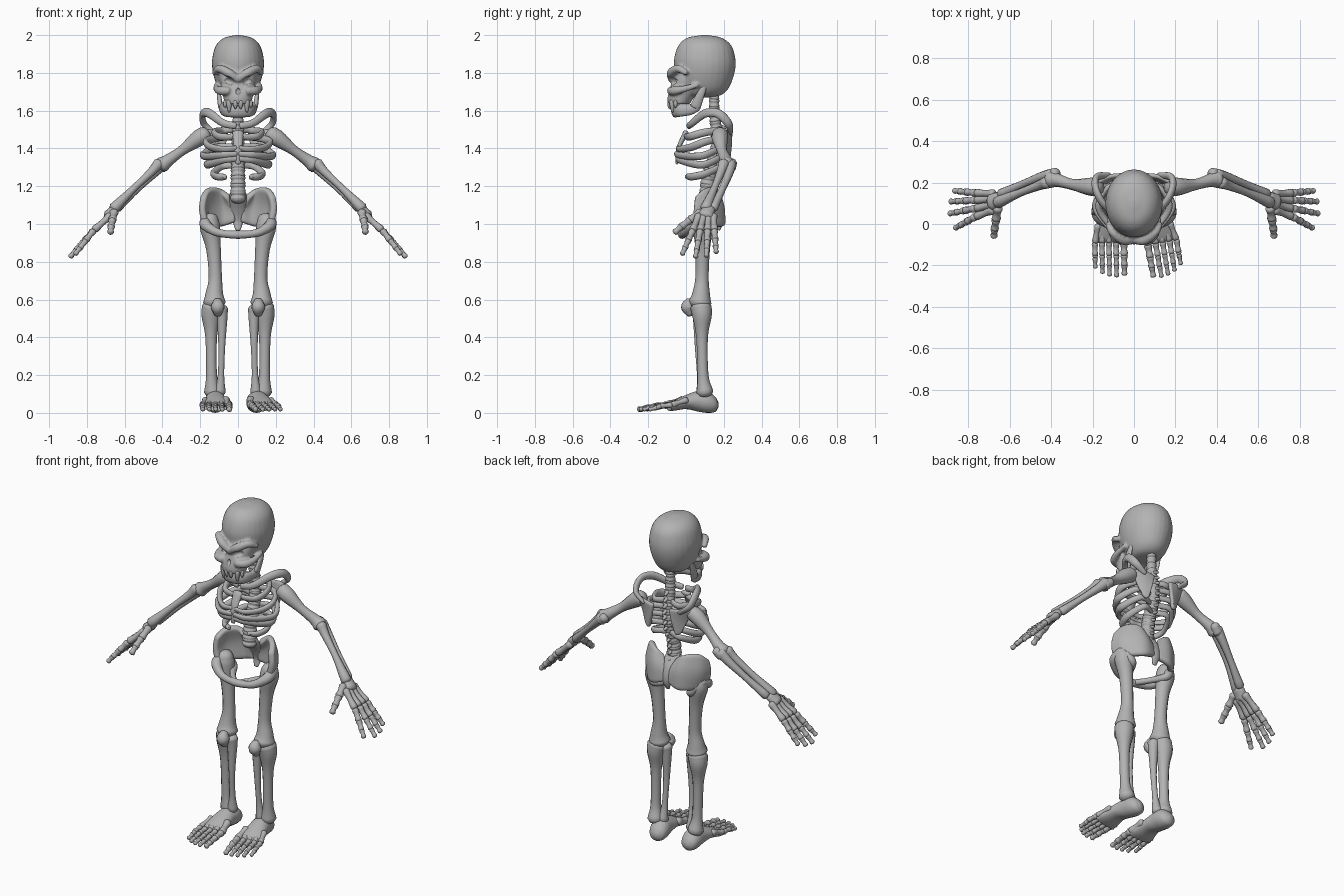
import bpy, bmesh, math
from mathutils import Vector, Matrix

if "Cube" in bpy.data.objects:
    bpy.data.objects.remove(bpy.data.objects["Cube"])

bone = bpy.data.materials.new("bone_grey")
bone.diffuse_color = (0.45, 0.45, 0.45, 1)
bone.use_nodes = True
bone.node_tree.nodes["Principled BSDF"].inputs["Base Color"].default_value = bone.diffuse_color


def finish(name, bm, angle=60):
    bmesh.ops.recalc_face_normals(bm, faces=bm.faces)
    me = bpy.data.meshes.new(name)
    bm.to_mesh(me)
    bm.free()
    ob = bpy.data.objects.new(name, me)
    bpy.context.collection.objects.link(ob)
    me.materials.append(bone)
    for o in bpy.context.selected_objects:
        o.select_set(False)
    bpy.context.view_layer.objects.active = ob
    ob.select_set(True)
    bpy.ops.object.shade_smooth_by_angle(angle=math.radians(angle))
    return ob


def skin(name, rings):
    """Skin closed rings of points into one solid."""
    bm = bmesh.new()
    vs = [[bm.verts.new(p) for p in r] for r in rings]
    n = len(vs[0])
    for a, b in zip(vs, vs[1:]):
        for i in range(n):
            bm.faces.new((a[i], a[(i + 1) % n], b[(i + 1) % n], b[i]))
    bm.faces.new(vs[0])
    bm.faces.new(vs[-1])
    return finish(name, bm)


def spline(rows, steps):
    """Catmull-Rom through rows of numbers."""
    rows = [Vector(r) for r in rows]
    out = []
    for i in range(len(rows) - 1):
        p1, p2 = rows[i], rows[i + 1]
        p0 = rows[i - 1] if i else 2 * p1 - p2
        p3 = rows[i + 2] if i + 2 < len(rows) else 2 * p2 - p1
        for k in range(steps):
            t = k / steps
            out.append(0.5 * (2 * p1 + (p2 - p0) * t + (2 * p0 - 5 * p1 + 4 * p2 - p3) * t * t
                              + (3 * p1 - p0 - 3 * p2 + p3) * t ** 3))
    return out + [rows[-1]]


def tube(name, pts, radii, flat=1.0, ref=(0, 0, 1), sides=12, steps=5):
    """Rounded bone along pts; flat scales the section across the ref direction."""
    if not isinstance(radii, (list, tuple)):
        radii = [radii] * len(pts)
    rad = [r[0] for r in spline([(r, 0) for r in radii], steps)]
    path = spline(pts, steps)
    up = Vector(ref)
    rings = []
    for i, p in enumerate(path):
        t = (path[min(i + 1, len(path) - 1)] - path[max(i - 1, 0)]).normalized()
        if abs(t.dot(up)) > 0.97:
            up = Vector((0, 1, 0)) if abs(t.y) < 0.9 else Vector((1, 0, 0))
        up = (up - t * up.dot(t)).normalized()
        side = t.cross(up)

        def ring(off, k):
            return [p + t * off * rad[i] + rad[i] * k * (up * math.cos(a) + side * flat * math.sin(a))
                    for a in (2 * math.pi * j / sides for j in range(sides))]
        if i == 0:
            rings += [ring(-0.6 * flat, 0.3), ring(-0.42 * flat, 0.75)]
        rings.append(ring(0, 1))
        if i == len(path) - 1:
            rings += [ring(0.42 * flat, 0.75), ring(0.6 * flat, 0.3)]
    return skin(name, rings)


def loft(name, rows, axis="z", sides=28, steps=4):
    """Stacked ellipses: (position, half width, low edge, high edge)."""
    rings = []
    for h, w, lo, hi in spline(rows, steps):
        c, d = (lo + hi) / 2, (hi - lo) / 2
        ring = []
        for j in range(sides):
            a = 2 * math.pi * j / sides
            x, y = w * math.cos(a), c + d * math.sin(a)
            ring.append((x, y, h) if axis == "z" else (x, h, y))
        rings.append(ring)
    return skin(name, rings)


def ball(name, loc, scale, rot=(0, 0, 0)):
    bm = bmesh.new()
    bmesh.ops.create_uvsphere(bm, u_segments=20, v_segments=12, radius=1)
    m = Matrix.Rotation(rot[1], 4, 'Y') @ Matrix.Diagonal((*scale, 1))
    bmesh.ops.transform(bm, matrix=Matrix.Translation(loc) @ m, verts=bm.verts)
    return finish(name, bm)


def phalanges(name, pts, radius):
    """Chain of small waisted bones."""
    for i in range(len(pts) - 1):
        a, b = Vector(pts[i]), Vector(pts[i + 1])
        r = radius * (1 - 0.1 * i)
        tube(f"{name}_{i}", [a.lerp(b, t) for t in (0.1, 0.5, 0.9)], [r, r * .75, r * .95], sides=10, steps=4)


# Skull: cranium, face, brows and cheekbones fused, then sockets cut
parts = [
    loft("skull", [(2.0, .015, .08, .12), (1.985, .075, .005, .19), (1.945, .117, -.04, .24),
                   (1.88, .136, -.062, .261), (1.82, .136, -.062, .261), (1.76, .122, -.05, .245),
                   (1.71, .1, -.03, .22), (1.68, .07, 0, .18), (1.67, .02, .06, .12)]),
    loft("face", [(1.83, .09, -.06, .1), (1.77, .095, -.07, .08), (1.72, .085, -.085, .06),
                  (1.67, .078, -.098, .04), (1.635, .07, -.095, .02)])]
for s in (1, -1):
    parts.append(tube("brow", [(0, -.075, 1.765), (s * .05, -.078, 1.8), (s * .1, -.042, 1.822),
                               (s * .125, 0, 1.80)], [.02, .024, .021, .015]))
    parts.append(tube("cheekbone", [(s * .05, -.082, 1.705), (s * .09, -.06, 1.705), (s * .113, -.01, 1.715),
                                    (s * .115, .06, 1.735)], [.022, .024, .018, .013]))
for o in parts:
    o.select_set(True)
skull = parts[0]
bpy.context.view_layer.objects.active = skull
bpy.ops.object.join()
mod = skull.modifiers.new("fuse", 'REMESH')
mod.mode, mod.voxel_size, mod.use_smooth_shade = 'VOXEL', .007, True
mod = skull.modifiers.new("soften", 'SMOOTH')
mod.factor, mod.iterations = .5, 4
cutters = [ball("socket_cutter", (s * .056, -.1, 1.758), (.04, .055, .024), (0, -s * .4, 0)) for s in (1, -1)]
cutters.append(ball("nose_cutter", (0, -.115, 1.705), (.017, .04, .024)))
for c in cutters:
    mod = skull.modifiers.new("cut", 'BOOLEAN')
    mod.object, mod.operation = c, 'DIFFERENCE'
    c.hide_render = True
    c.hide_set(True)

# Jaw and teeth
tube("jaw", [(.09, .06, 1.625), (.082, .02, 1.605), (.06, -.04, 1.6), (0, -.062, 1.597), (-.06, -.04, 1.6),
             (-.082, .02, 1.605), (-.09, .06, 1.625)], [.026, .028, .033, .033, .033, .028, .026], flat=.5)
for s in (1, -1):
    tube("jaw_branch", [(s * .092, .05, 1.62), (s * .1, .075, 1.68), (s * .1, .1, 1.735)],
         [.028, .022, .013], flat=.5, ref=(0, 1, 0))
    for x, z, r in ((.014, 1.612, .012), (.047, 1.595, .014), (.068, 1.618, .01)):
        y = -.088 + 7 * x * x
        tube("upper_tooth", [(s * x, y, 1.65), (s * x, y, 1.63), (s * x, y, z)], [r, r, r * .45], sides=8, steps=3)
    for x in (.03, .06):
        y = -.062 + 5 * x * x
        tube("lower_tooth", [(s * x, y, 1.61), (s * x, y, 1.632), (s * x, y, 1.65)], [.011, .01, .005], sides=8, steps=3)

# Spine: one waisted drum per vertebra, with a rear spur
spine = spline([(0, .15, 1.7), (0, .15, 1.58), (0, .165, 1.47), (0, .16, 1.37), (0, .12, 1.25), (0, .11, 1.13)], 3)
for i, (a, b) in enumerate(zip(spine, spine[1:])):
    r = .027 + .0011 * i
    tube("vertebra", [a.lerp(b, t) for t in (.12, .3, .5, .7, .88)], [r, r * .96, r * .85, r * .96, r], steps=2)
    if i > 2:
        m = (a + b) / 2
        tube("spur", [m, m + Vector((0, .05, -.015))], [.014, .008], sides=8, steps=2)

# Rib cage: back height, side height, front height, half width, front depth, front end x
ribs = [(1.5, 1.485, 1.465, .125, .0, .01), (1.46, 1.435, 1.40, .17, -.04, .01),
        (1.41, 1.365, 1.37, .185, -.05, .01), (1.36, 1.315, 1.345, .165, -.045, .01),
        (1.31, 1.265, 1.255, .13, .005, .075)]
for s in (1, -1):
    for zb, zs, zf, w, yf, xe in ribs:
        tube("rib", [(s * .015, .165, zb), (s * w * .65, .185, zb - .005), (s * w, .1, zs),
                     (s * w * .85, .03, (zs + zf) / 2 - .01), (s * max(xe, w * .45), yf + .008, zf - .005),
                     (s * xe, yf, zf)], [.016, .018, .021, .021, .019, .016], flat=.7)
tube("breastbone", [(0, .0, 1.485), (0, -.04, 1.4), (0, -.048, 1.32)], [.03, .022, .014], flat=.5, ref=(1, 0, 0))


def plate(name, grid, thick):
    """Smooth curved plate through a grid of control points."""
    rows = [spline(r, 4) for r in grid]
    cols = [spline(c, 4) for c in zip(*rows)]
    bm = bmesh.new()
    vs = [[bm.verts.new(p) for p in c] for c in cols]
    for a, b in zip(vs, vs[1:]):
        for i in range(len(a) - 1):
            bm.faces.new((a[i], a[i + 1], b[i + 1], b[i]))
    ob = finish(name, bm)
    mod = ob.modifiers.new("thickness", 'SOLIDIFY')
    mod.thickness, mod.offset = thick, 0
    mod = ob.modifiers.new("round", 'SUBSURF')
    mod.levels = mod.render_levels = 1


for s in (1, -1):
    def m(*pts):
        return [(s * x, y, z) for x, y, z in pts]

    # Shoulder girdle
    tube("collarbone", m((.015, .015, 1.52), (.08, .035, 1.535), (.15, .1, 1.585), (.185, .17, 1.585),
                         (.18, .225, 1.53), (.12, .235, 1.48)), [.018, .02, .024, .024, .022, .014], flat=.7)
    plate("shoulder_blade", [m((.05, .235, 1.49), (.12, .23, 1.5), (.185, .2, 1.5)),
                             m((.065, .235, 1.42), (.11, .22, 1.42), (.155, .195, 1.44)),
                             m((.085, .225, 1.34), (.1, .22, 1.335), (.115, .21, 1.35))], .022)

    # Arm
    tube("upper_arm", m((.175, .18, 1.475), (.215, .18, 1.45), (.295, .19, 1.39), (.365, .21, 1.34),
                        (.4, .215, 1.315)), [.043, .043, .027, .032, .042])
    tube("elbow", m((.375, .245, 1.325), (.405, .235, 1.3)), [.026, .03])
    tube("inner_forearm", m((.4, .235, 1.315), (.45, .225, 1.265), (.54, .19, 1.18), (.64, .145, 1.085)),
         [.032, .024, .019, .025])
    tube("outer_forearm", m((.42, .2, 1.32), (.46, .185, 1.275), (.55, .15, 1.19), (.655, .105, 1.085)),
         [.03, .023, .019, .03])

    # Hand
    tube("wrist", m((.65, .12, 1.08), (.685, .105, 1.045)), [.036, .042], flat=.7, ref=(0, 1, 0))
    for y0, y1, x, y, z in ((.145, .15, .867, .16, .85), (.12, .115, .885, .108, .83),
                            (.095, .075, .89, .05, .825), (.07, .035, .862, -.02, .84)):
        base, knuckle, tip = Vector((.67, y0, 1.05)), Vector((.765, y1, .965)), Vector((x, y, z))
        phalanges("finger", m(base, knuckle, knuckle.lerp(tip, .42), knuckle.lerp(tip, .74), tip), .022)
    phalanges("thumb", m((.655, .08, 1.065), (.665, .02, 1.02), (.672, -.025, .985), (.675, -.06, .955)), .024)

    # Pelvis: flared wing and front hoop
    plate("pelvis_wing", [m((.012, .18, 1.01), (.09, .19, .985), (.155, .12, .985), (.17, .04, .995)),
                          m((.015, .17, 1.08), (.09, .185, 1.1), (.17, .12, 1.09), (.192, .04, 1.07)),
                          m((.05, .14, 1.145), (.1, .15, 1.19), (.155, .1, 1.19), (.185, .05, 1.145))], .035)
    tube("pelvis_hoop", m((.165, .1, 1.02), (.172, .04, .995), (.12, 0, .96), (.06, -.015, .946), (0, -.02, .943)),
         [.034, .03, .023, .02, .022])
    tube("sit_bone", m((.15, .12, 1.0), (.12, .13, .955), (.07, .05, .95), (.02, -.01, .945)), [.03, .022, .017, .017])

    # Leg
    tube("thigh", m((.15, .09, 1.03), (.148, .09, .98), (.13, .088, .87), (.12, .085, .72), (.125, .08, .63),
                    (.125, .075, .585)), [.045, .053, .039, .035, .047, .06])
    tube("kneecap", m((.108, .02, .59), (.107, .01, .56), (.107, .022, .525)), [.025, .036, .022])
    tube("shin", m((.135, .08, .56), (.142, .085, .51), (.142, .085, .4), (.14, .09, .2), (.135, .1, .11)),
         [.056, .051, .031, .029, .045])
    tube("inner_shin", m((.088, .065, .55), (.084, .065, .5), (.086, .065, .35), (.09, .075, .2), (.095, .085, .11)),
         [.035, .028, .018, .017, .03])

    # Foot, built straight and then turned outward at the ankle
    before = set(bpy.data.objects)
    loft("foot", [(.172, .012, .03, .055), (.155, .042, .006, .085), (.115, .055, 0, .115), (.06, .055, .008, .115),
                  (.0, .062, .02, .095), (-.06, .075, .012, .068), (-.09, .076, .01, .05)], axis="y", sides=20)
    for x, y, r in ((-.068, -.245, .023), (-.03, -.255, .019), (.004, -.25, .018),
                    (.038, -.235, .018), (.072, -.21, .018)):
        phalanges("toe", [(s * x * .75, .0, .07), (s * x, -.09, .042), (s * x, -.15, .036),
                          (s * x, -.2 + .03 * (x > .05), .027), (s * x, y, .018)], r)
    turn = Matrix.Translation((s * .118, 0, 0)) @ Matrix.Rotation(math.radians(10 if s > 0 else 1), 4, 'Z')
    for o in set(bpy.data.objects) - before:
        o.data.transform(turn)

tube("sacrum", [(0, .12, 1.16), (0, .165, 1.09), (0, .185, 1.02), (0, .175, .97)], [.045, .045, .03, .014],
     flat=.5, ref=(1, 0, 0))
